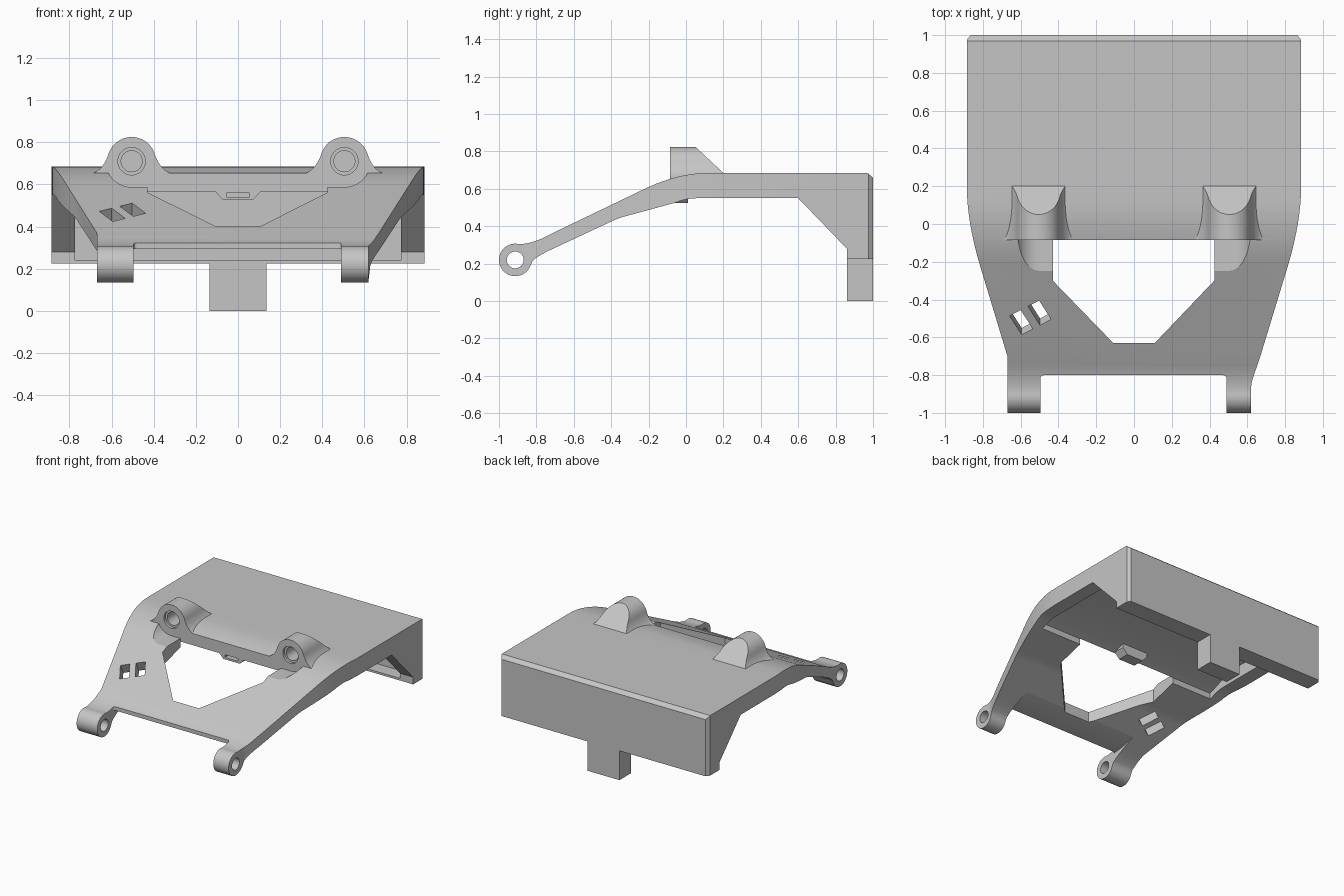
import bpy, bmesh, math
from mathutils import Matrix, Vector

if "Cube" in bpy.data.objects:
    bpy.data.objects.remove(bpy.data.objects["Cube"], do_unlink=True)

grey = bpy.data.materials.new("plain grey")
grey.use_nodes = True
grey.diffuse_color = (0.56, 0.56, 0.56, 1)
grey.node_tree.nodes["Principled BSDF"].inputs["Base Color"].default_value = grey.diffuse_color


def bend(a, b, c, n=8):
    """Points on a quadratic curve from a to c, pulled toward b."""
    a, b, c = Vector(a), Vector(b), Vector(c)
    return [tuple(a * (1 - t) ** 2 + b * 2 * t * (1 - t) + c * t * t)
            for t in (i / n for i in range(n + 1))]


def arc(cx, cy, r, start, end, n=24):
    angles = (math.radians(start + (end - start) * i / n) for i in range(n + 1))
    return [(cx + r * math.cos(a), cy + r * math.sin(a)) for a in angles]


def prism(name, points, axis, low, high):
    """Extrude a closed profile along one axis."""
    place = {"x": lambda p, d: (d, p[0], p[1]),
             "y": lambda p, d: (p[0], d, p[1]),
             "z": lambda p, d: (p[0], p[1], d)}[axis]
    bm = bmesh.new()
    rings = [[bm.verts.new(place(p, d)) for p in points] for d in (low, high)]
    n = len(points)
    bm.faces.new(rings[0])
    bm.faces.new(rings[1])
    for i in range(n):
        j = (i + 1) % n
        bm.faces.new((rings[0][i], rings[0][j], rings[1][j], rings[1][i]))
    bmesh.ops.recalc_face_normals(bm, faces=bm.faces)
    mesh = bpy.data.meshes.new(name)
    bm.to_mesh(mesh)
    bm.free()
    mesh.materials.append(grey)
    obj = bpy.data.objects.new(name, mesh)
    bpy.context.collection.objects.link(obj)
    return obj


def rod(name, axis, u, v, r, low, high):
    return prism(name, arc(u, v, r, 0, 360, 40)[:-1], axis, low, high)


def box(name, x, y, z):
    return prism(name, [(x[0], y[0]), (x[1], y[0]), (x[1], y[1]), (x[0], y[1])], "z", *z)


def combine(target, tool, operation):
    mod = target.modifiers.new("combine", "BOOLEAN")
    mod.operation = operation
    mod.solver = "EXACT"
    mod.object = tool
    bpy.context.view_layer.objects.active = target
    bpy.ops.object.modifier_apply(modifier=mod.name)
    bpy.data.objects.remove(tool, do_unlink=True)


# Side profile: deck, sloping arms, hinge lugs, rear wall and gussets
side = [(1, 0.225), (1, 0.66), (0.97, 0.685)]
side += bend((0.1, 0.685), (-0.05, 0.678), (-0.2, 0.61))
side += bend((-0.73, 0.355), (-0.81, 0.31), (-0.88, 0.305))
side += arc(-0.913, 0.22, 0.087, 80, 340)
side += bend((-0.82, 0.215), (-0.79, 0.245), (-0.70, 0.285), 5)
side += bend((-0.40, 0.425), (-0.36, 0.445), (-0.31, 0.457), 4)
side += bend((-0.06, 0.525), (0.0, 0.55), (0.06, 0.55), 5)
side += [(0.6, 0.55), (0.86, 0.28), (0.86, 0.225)]
body = prism("mounting_bracket", side, "x", -1, 1)

# Plan outline with tapering arms
right_edge = [(0.865, 1), (0.885, 0.975)]
right_edge += bend((0.885, 0.18), (0.88, -0.02), (0.80, -0.27), 10)
left_edge = [(-x, y) for x, y in right_edge]
right_edge += [(0.672, -0.69)] + bend((0.635, -0.8), (0.62, -0.84), (0.62, -0.87), 4)
right_edge += [(0.62, -1.1), (0.49, -1.1)] + bend((0.49, -0.82), (0.49, -0.8), (0.47, -0.8), 4)
left_edge += [(-0.67, -0.7), (-0.67, -1.1), (-0.495, -1.1)]
left_edge += bend((-0.495, -0.82), (-0.495, -0.8), (-0.475, -0.8), 4)
combine(body, prism("outline", right_edge + left_edge[::-1], "z", -1, 2), "INTERSECT")

# Hollow shell under the deck, open toward the front and closed by a thin floor
hollow = [(-0.086, 0.563), (0.13, 0.647), (0.967, 0.647), (0.967, 0.241), (0.5, 0.241), (-0.086, 0.4)]
combine(body, prism("hollow", hollow, "x", -0.775, 0.775), "DIFFERENCE")

# Opening in front of the deck
opening = [(-0.43, -0.085), (0.425, -0.085), (0.425, -0.3), (0.11, -0.63), (-0.11, -0.63), (-0.43, -0.3)]
combine(body, prism("opening", opening, "z", 0, 1), "DIFFERENCE")

# Front crossbar thinned from below between the lugs
thinning = bend((-0.85, 0.293), (-0.73, 0.288), (-0.6, 0.332)) + [(-0.6, 0.1), (-0.85, 0.1)]
combine(body, prism("thinning", thinning, "x", -0.495, 0.49), "DIFFERENCE")

# Hinge pin bore
combine(body, rod("pin_bore", "x", -0.913, 0.22, 0.045, -1, 1), "DIFFERENCE")

# Pair of slanted slots in one arm
tilt = Matrix.Rotation(math.radians(27), 4, "X") @ Matrix.Rotation(math.radians(30), 4, "Z")
for x, y, z in ((-0.597, -0.508, 0.43), (-0.5, -0.458, 0.455)):
    slot = box("slot", (-0.034, 0.034), (-0.064, 0.064), (-0.2, 0.2))
    slot.data.transform(Matrix.Translation((x, y, z)) @ tilt)
    combine(body, slot, "DIFFERENCE")

# Bored bosses with clearance grooves in front, each groove flat toward the opening
for s in (-1, 1):
    cx = 0.505 * s
    groove = [(s * u, v) for u, v in arc(0.505, 0.71, 0.123, 0, -90, 12)
              + [(0.42, 0.587), (0.42, 0.83), (0.628, 0.83)]]
    combine(body, prism("groove", groove, "y", -0.4, -0.085), "DIFFERENCE")
    arch = bend((cx + 0.185, 0.652), (cx + 0.13, 0.675), (cx + 0.108, 0.75))
    arch += arc(cx, 0.71, 0.115, 20, 160)
    arch += bend((cx - 0.108, 0.75), (cx - 0.13, 0.675), (cx - 0.185, 0.652))
    boss = prism("boss", arch, "y", -0.085, 0.4)
    wedge = [(-0.2, 0.6), (-0.2, 0.9), (-0.03, 0.9), (0.2, 0.685), (0.2, 0.6)]
    combine(boss, prism("wedge", wedge, "x", cx - 0.4, cx + 0.4), "INTERSECT")
    combine(body, boss, "UNION")
    combine(body, rod("counterbore", "y", cx, 0.71, 0.065, -0.3, -0.065), "DIFFERENCE")
    combine(body, rod("bore", "y", cx, 0.71, 0.05, -0.3, 0.06), "DIFFERENCE")

# Slotted catch under the lip
catch = prism("catch", [(-0.11, 0.6), (-0.11, 0.568), (-0.07, 0.525), (0.07, 0.525), (0.11, 0.568), (0.11, 0.6)],
              "y", -0.08, 0.01)
combine(catch, box("catch_slot", (-0.055, 0.055), (-0.2, -0.02), (0.54, 0.56)), "DIFFERENCE")

# Rear locating tab
tab = box("rear_tab", (-0.135, 0.135), (0.86, 1), (0, 0.235))

for obj in (body, catch, tab):
    bpy.ops.object.select_all(action="DESELECT")
    obj.select_set(True)
    bpy.context.view_layer.objects.active = obj
    bpy.ops.object.shade_smooth_by_angle(angle=math.radians(25))
